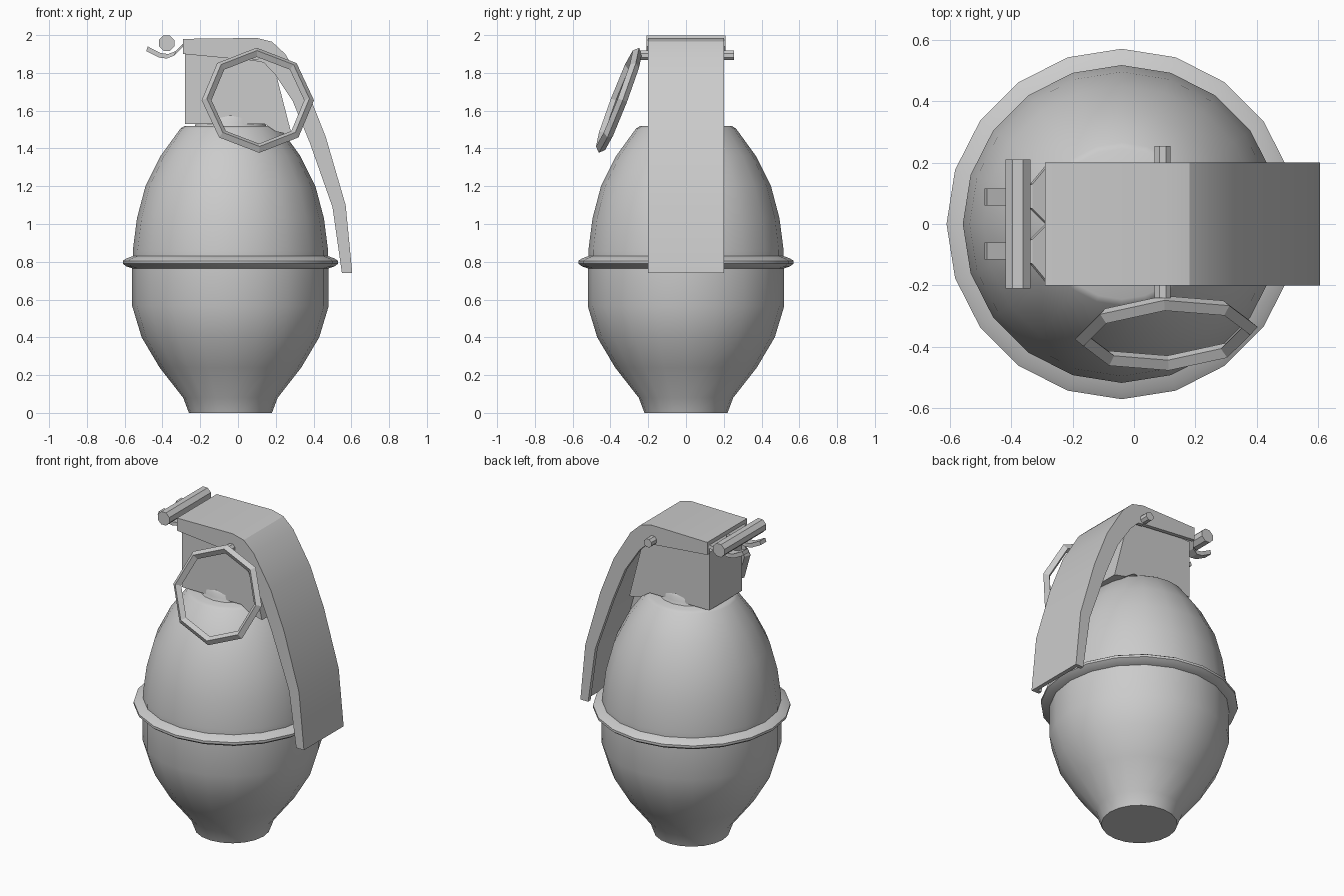
import bpy, bmesh, math

if "Cube" in bpy.data.objects:
    bpy.data.objects.remove(bpy.data.objects["Cube"])


def make(name, verts, faces, smooth=None):
    me = bpy.data.meshes.new(name)
    me.from_pydata(verts, [], faces)
    bm = bmesh.new()
    bm.from_mesh(me)
    bmesh.ops.recalc_face_normals(bm, faces=bm.faces)
    bm.to_mesh(me)
    bm.free()
    ob = bpy.data.objects.new(name, me)
    bpy.context.collection.objects.link(ob)
    if smooth:
        bpy.ops.object.select_all(action='DESELECT')
        ob.select_set(True)
        bpy.context.view_layer.objects.active = ob
        bpy.ops.object.shade_smooth_by_angle(angle=math.radians(smooth))
    return ob


def loft(name, rings, smooth=None):
    """Skin a list of equal-length closed loops and cap both ends."""
    n = len(rings[0])
    verts = [p for r in rings for p in r]
    faces = [(k*n + i, k*n + (i+1) % n, (k+1)*n + (i+1) % n, (k+1)*n + i)
             for k in range(len(rings) - 1) for i in range(n)]
    faces += [tuple(range(n)), tuple(range(len(verts) - n, len(verts)))]
    return make(name, verts, faces, smooth)


def lathe(name, profile, sides, cx, smooth):
    rings = [[(cx + r*math.cos(2*math.pi*i/sides), r*math.sin(2*math.pi*i/sides), z)
              for i in range(sides)] for r, z in profile]
    return loft(name, rings, smooth)


def rod(name, x, z, r, y0, y1, sides=8):
    rings = [[(x + r*math.cos(2*math.pi*(i+.5)/sides), y, z + r*math.sin(2*math.pi*(i+.5)/sides))
              for i in range(sides)] for y in (y0, y1)]
    return loft(name, rings)


# egg-shaped body with raised waist band
lathe("body", [(.22, 0), (.25, .08), (.375, .24), (.47, .40), (.52, .565), (.52, .765),
               (.55, .775), (.57, .79), (.57, .805), (.55, .818), (.517, .83),
               (.517, .86), (.495, 1.03), (.45, 1.2), (.37, 1.36), (.265, 1.505),
               (.245, 1.518)], 20, -.04, 40)

# neck between body and fuse block
lathe("neck", [(.20, 1.50), (.18, 1.535), (.178, 1.56), (.16, 1.58)], 16, -.04, 40)

# fuse block
block = [(-.28, 1.53), (-.28, 1.90), (.16, 1.90), (.20, 1.80), (.285, 1.47),
         (.20, 1.49), (.14, 1.53)]
loft("fuse_block", [[(x, y, z) for x, z in block] for y in (-.165, .165)])

# channel-section lever, as outer and inner edge stations
stations = [((-.29, 1.98), (-.29, 1.90)), ((.10, 1.985), (.08, 1.865)),
            ((.18, 1.965), (.135, 1.855)), ((.25, 1.90), (.19, 1.80)),
            ((.37, 1.70), (.29, 1.65)), ((.465, 1.46), (.38, 1.43)),
            ((.57, 1.10), (.50, 1.09)), ((.605, .74), (.55, .74))]
rings = []
for (ox, oz), (ix, iz) in stations:
    d = math.hypot(ix - ox, iz - oz)
    mx, mz = ox + (ix - ox)*.026/d, oz + (iz - oz)*.026/d
    rings.append([(ox, -.2, oz), (ox, .2, oz), (ix, .2, iz), (ix, .175, iz),
                  (mx, .175, mz), (mx, -.175, mz), (ix, -.175, iz), (ix, -.2, iz)])
lever = loft("lever", rings, 25)

# hinge rod and the two hooked prongs that hold it
rod("hinge_rod", -.378, 1.957, .044, -.21, .21)
hook = [(-.28, 1.965, .0, .19), (-.33, 1.915, .05, .13), (-.37, 1.90, .06, .115),
        (-.41, 1.905, .06, .115), (-.478, 1.94, .06, .115)]
for side, label in ((1, "left"), (-1, "right")):
    rings = [[(x, side*a, z), (x, side*b, z), (x - .008, side*b, z - .024),
              (x - .008, side*a, z - .024)] for x, z, a, b in hook]
    loft("hook_" + label, rings)

# safety pin through the lever
rod("safety_pin", .093, 1.893, .028, -.24, .253)

# tilted octagonal pull ring
bpy.ops.mesh.primitive_torus_add(major_segments=8, minor_segments=4, major_radius=.272,
                                 minor_radius=.026, location=(.105, -.355, 1.655),
                                 rotation=(math.radians(69), 0, .067))
bpy.context.object.name = "pull_ring"
